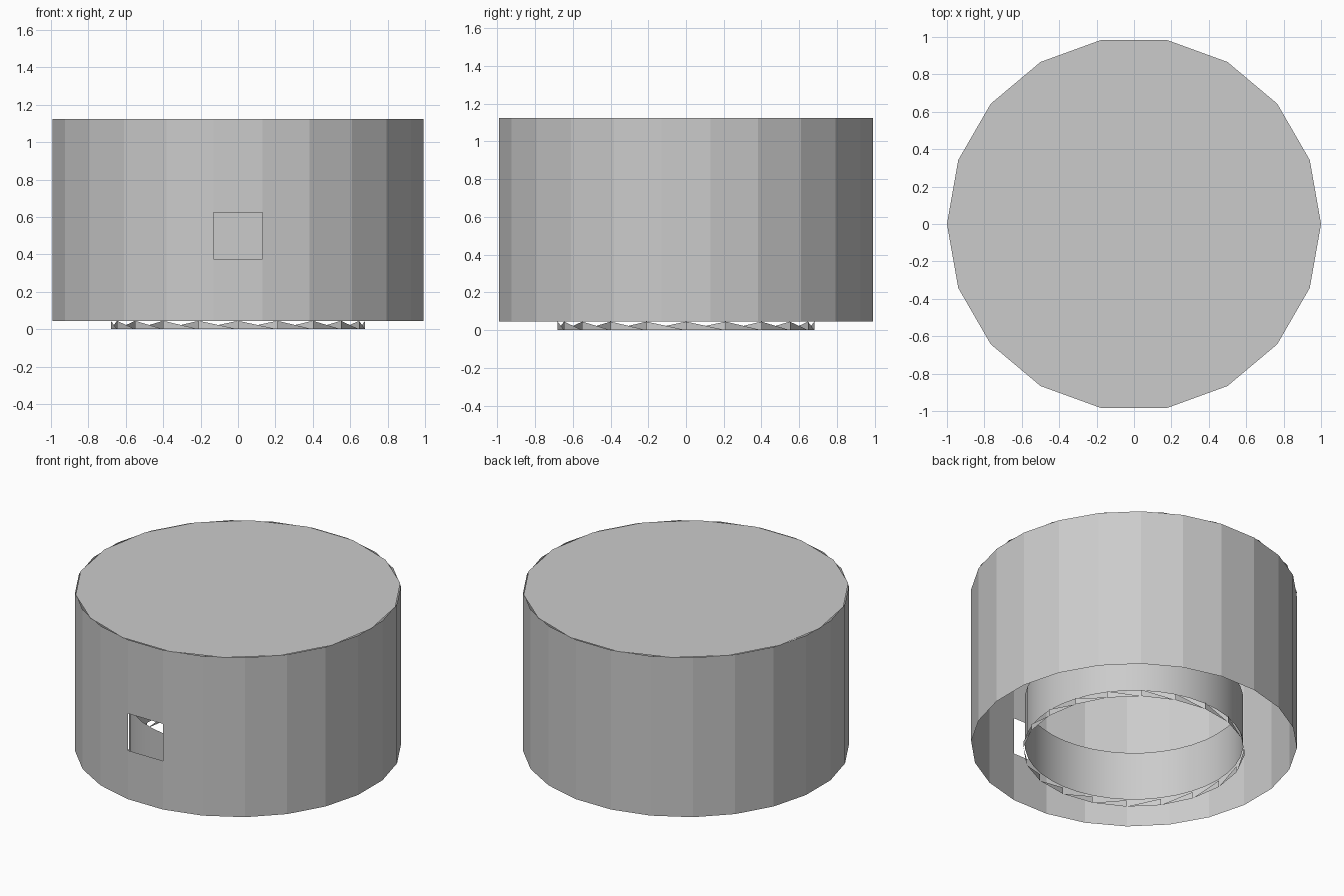
import bpy, math

if "Cube" in bpy.data.objects:
    bpy.data.objects.remove(bpy.data.objects["Cube"])

# One plain grey for everything
grey = bpy.data.materials.new("plain_grey")
grey.diffuse_color = (0.6, 0.6, 0.6, 1.0)
grey.use_nodes = True
grey.node_tree.nodes["Principled BSDF"].inputs["Base Color"].default_value = grey.diffuse_color


def ring(radius, sides, z, offset=0.0):
    """Points of a horizontal regular polygon."""
    return [(radius * math.cos(math.tau * i / sides + offset),
             radius * math.sin(math.tau * i / sides + offset), z) for i in range(sides)]


def add_part(name, verts, faces, smooth=False):
    mesh = bpy.data.meshes.new(name)
    mesh.from_pydata(verts, [], faces)
    mesh.materials.append(grey)
    for p in mesh.polygons:
        p.use_smooth = smooth
    mesh.update()
    obj = bpy.data.objects.new(name, mesh)
    bpy.context.collection.objects.link(obj)
    return obj


def open_wall(name, radius, sides, levels, offset=0.0, skip=(), smooth=False):
    """Sheet wall without thickness; skip lists (row, side) openings."""
    verts = [v for z in levels for v in ring(radius, sides, z, offset)]
    faces = []
    for row in range(len(levels) - 1):
        for i in range(sides):
            if (row, i) in skip:
                continue
            j = (i + 1) % sides
            a, b = row * sides, (row + 1) * sides
            faces.append((a + i, a + j, b + j, b + i))
    return add_part(name, verts, faces, smooth)


BASE, TOP = 0.045, 1.125

# Faceted outer wall with a square opening in the panel facing -y
open_wall("outer_wall", 1.0, 24, [BASE, 0.375, 0.625, TOP],
          offset=math.radians(7.5), skip={(1, 17)})

# Flat lid, an 18-sided disc
add_part("lid", ring(1.0, 18, TOP), [tuple(range(18))])

# Smooth inner tube, open at both ends
open_wall("inner_tube", 0.67, 40, [BASE, 0.375], smooth=True)

# Row of triangular teeth under the inner tube
N = 20
add_part("bottom_teeth", ring(0.68, N, 0.0) + ring(0.68, N, BASE),
         [(i, (i + 1) % N, N + i) for i in range(N)])
